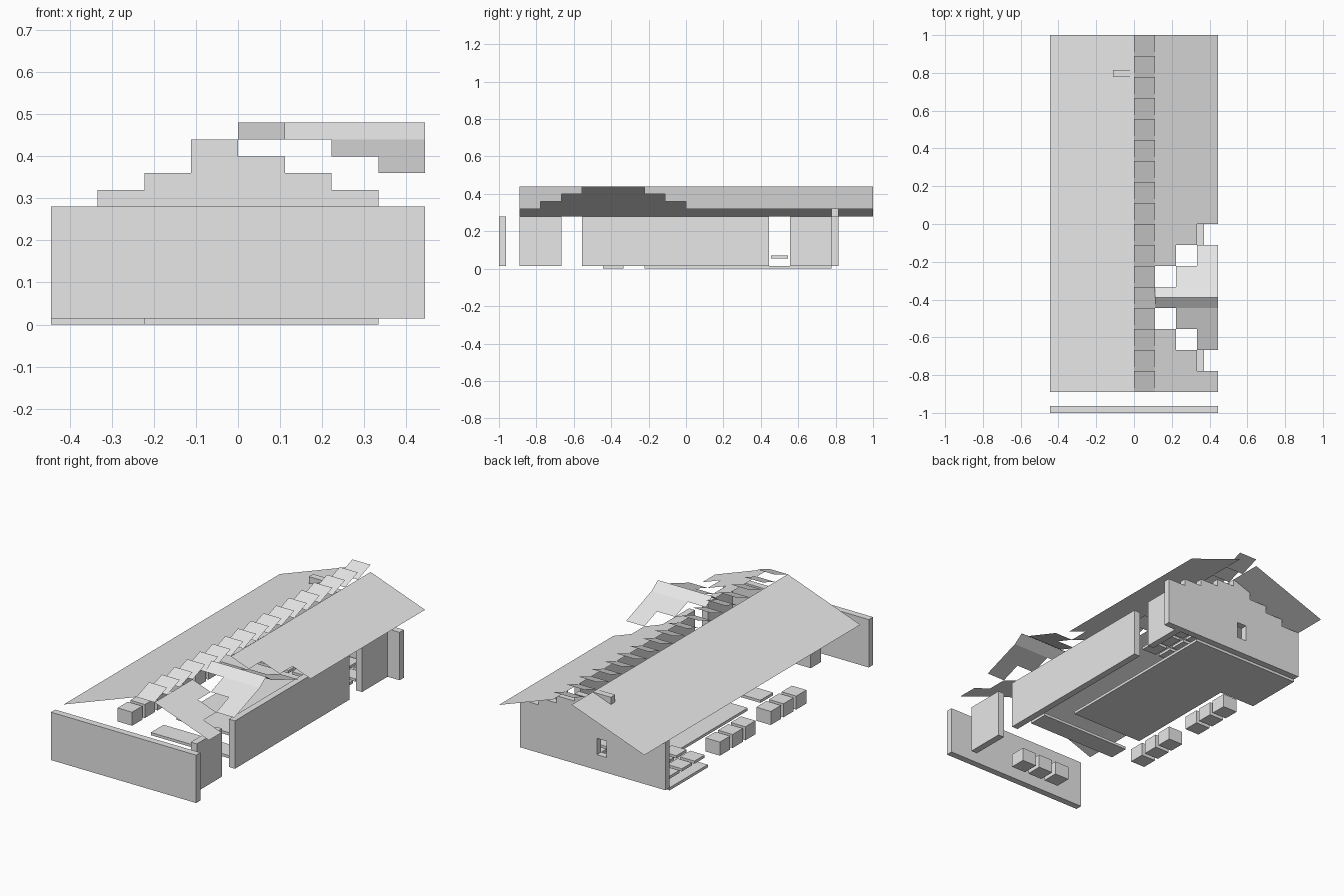
import bpy
import bmesh

if "Cube" in bpy.data.objects:
    bpy.data.objects.remove(bpy.data.objects["Cube"], do_unlink=True)

U = 1 / 9          # building module
T = U / 3          # wall thickness
RISE = 0.04        # roof rise per module
BASE, WALL_TOP = 0.015, 0.28

plaster = bpy.data.materials.new("light_grey")
plaster.use_nodes = True
GREY = (0.8, 0.8, 0.8, 1)
plaster.diffuse_color = GREY
plaster.node_tree.nodes["Principled BSDF"].inputs["Base Color"].default_value = GREY


def finish(name, bm):
    mesh = bpy.data.meshes.new(name)
    bm.to_mesh(mesh)
    bm.free()
    mesh.materials.append(plaster)
    obj = bpy.data.objects.new(name, mesh)
    bpy.context.collection.objects.link(obj)
    return obj


def boxes(name, items):
    """One object from boxes given as x, y and z ranges."""
    bm = bmesh.new()
    for xr, yr, zr in items:
        verts = bmesh.ops.create_cube(bm, size=1)["verts"]
        for v in verts:
            for i, (a, b) in enumerate((xr, yr, zr)):
                v.co[i] = (a + b) / 2 + v.co[i] * (b - a)
    return finish(name, bm)


def sheets(name, items):
    """Thin sloping sheets; z is given by a function of x and y."""
    bm = bmesh.new()
    for (x0, x1), (y0, y1), height in items:
        corners = ((x0, y0), (x1, y0), (x1, y1), (x0, y1))
        bm.faces.new([bm.verts.new((x, y, height(x, y))) for x, y in corners])
    return finish(name, bm)


# Walls
boxes("front_wall", [((-4 * U, 4 * U), (-1, -1 + T), (BASE, WALL_TOP))])
side_x = (3 * U, 3 * U + T)
for name, a, b in (("front", -8, -6), ("middle", -5, 4), ("rear", 5, 7)):
    boxes("side_wall_" + name, [(side_x, (a * U, b * U), (BASE, WALL_TOP))])

# Back wall: four blocks around a small window, with a stepped gable
back_y = (7 * U, 7 * U + T)
win_x, win_z = (-0.085, -0.025), (0.1, 0.19)
boxes("back_wall", [
    ((-4 * U, win_x[0]), back_y, (BASE, WALL_TOP)),
    ((win_x[1], 4 * U), back_y, (BASE, WALL_TOP)),
    (win_x, back_y, (BASE, win_z[0])),
    (win_x, back_y, (win_z[1], WALL_TOP)),
])
steps = ((-3, 3), (-2, 2), (-1, 1), (-1, 0))
boxes("back_gable", [
    ((a * U, b * U), back_y, (WALL_TOP + i * RISE, WALL_TOP + (i + 1) * RISE))
    for i, (a, b) in enumerate(steps)])

# Floor
boxes("floor", [
    ((-2 * U, 2 * U), (-2 * U, 7 * U), (0, BASE)),
    ((-4 * U, -2 * U), (4 * U, 7 * U), (0, BASE)),
])
boxes("entrance_step", [((-2 * U, 3 * U), (-4 * U, -3 * U), (0, BASE))])

# Raised square plates at the rear
boxes("raised_plates", [
    (((i + .1) * U, (i + .9) * U), ((j + .1) * U, (j + .9) * U), (0.055, 0.07))
    for i in range(-4, 3) for j in range(4, 7)])

# Low blocks along the open side and behind the front wall
cells = [(-4, j) for j in (-4, -3, -2, 0, 1, 2)] + [(i, -8) for i in (-2, -1, 0)]
boxes("low_blocks", [
    (((i + .1) * U, (i + .9) * U), ((j + .1) * U, (j + .9) * U), (BASE, 0.09))
    for i, j in cells])

# Main roof
PEAK = WALL_TOP + 4 * RISE


def left_slope(x, y):
    return PEAK + x / U * RISE


def right_slope(x, y):
    return PEAK - (x / U - 1) * RISE


sheets("roof_left_slope", [((-4 * U, 0), (-8 * U, 9 * U), left_slope)])
strips = ((4, 0, 9), (3, -1, 0), (2, -2, -1), (2, -6, -5), (3, -7, -6), (4, -8, -7))
sheets("roof_right_slope", [
    ((U, w * U), (a * U, b * U), right_slope) for w, a, b in strips])

# Overlapping ridge tiles, each lifted at its far edge
sheets("ridge_tiles", [
    ((0, U), (j * U, (j + 1) * U), lambda x, y, j=j: PEAK + (y / U - j) * RISE)
    for j in range(-8, 9)])

# Cross gable, stepped to meet the main slope
MID = -3.5 * U


def cross_slope(x, y):
    return PEAK - (abs(y - MID) / U - 0.5) * RISE


def cross_cap(x, y):
    return PEAK + RISE * (1 - 2 * abs(y - MID) / U)


sheets("cross_gable_slopes", [
    ((w * U, 4 * U), (a * U, (a + 1) * U), cross_slope)
    for w, a in ((3, -6), (2, -5), (2, -3), (3, -2))])
sheets("cross_gable_cap", [
    ((U, 4 * U), (-4 * U, MID), cross_cap),
    ((U, 4 * U), (MID, -3 * U), cross_cap)])
